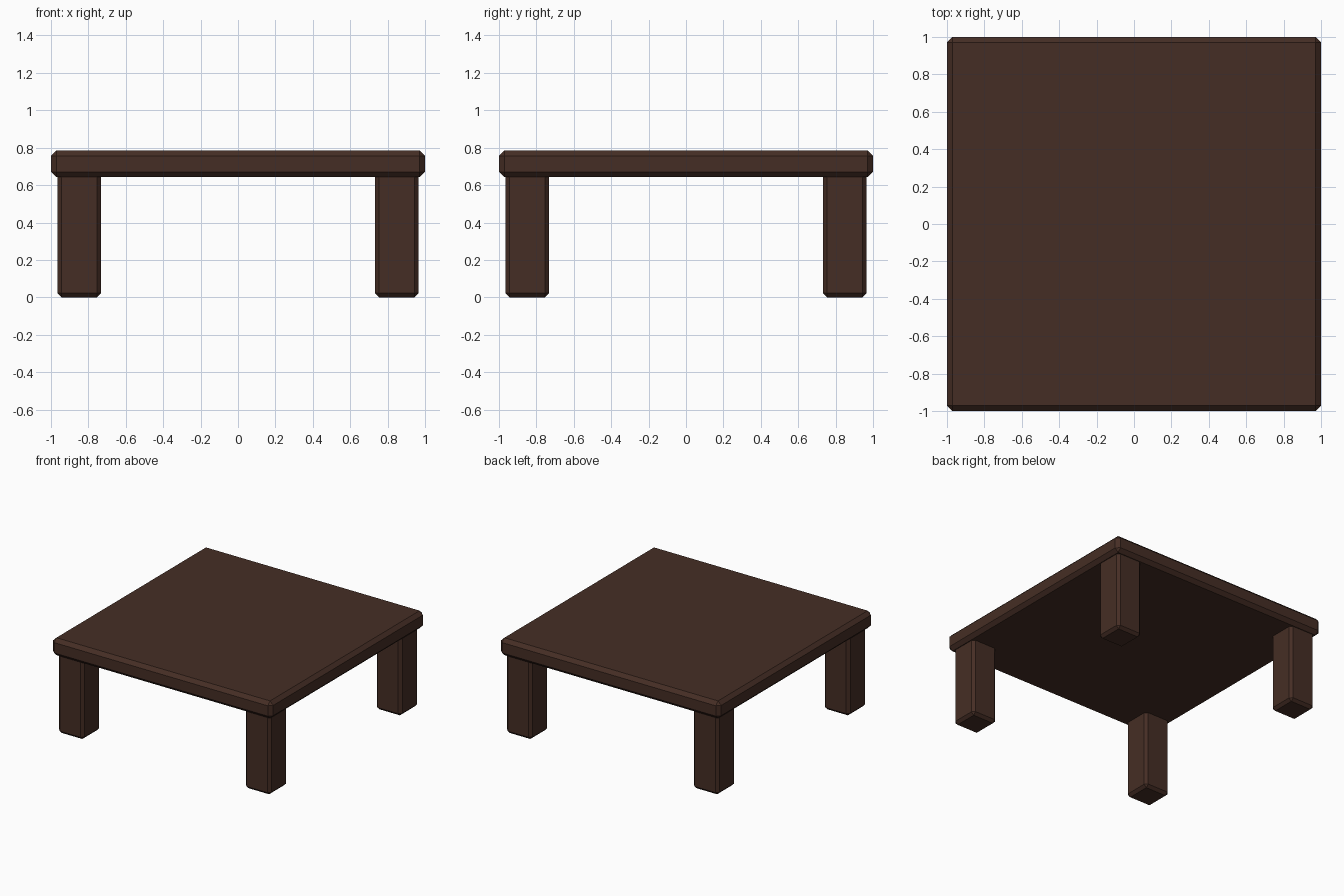
import bpy
import bmesh

if "Cube" in bpy.data.objects:
    bpy.data.objects.remove(bpy.data.objects["Cube"])

wood = bpy.data.materials.new("dark_wood")
wood.diffuse_color = (0.06, 0.027, 0.018, 1.0)
wood.use_nodes = True
wood.node_tree.nodes["Principled BSDF"].inputs["Base Color"].default_value = wood.diffuse_color


def bevelled_box(name, low, high, chamfer):
    """Flat-shaded box between two corners with single-segment chamfers."""
    bm = bmesh.new()
    bmesh.ops.create_cube(bm, size=1.0)
    for v in bm.verts:
        for i in range(3):
            v.co[i] = low[i] if v.co[i] < 0 else high[i]
    bmesh.ops.bevel(bm, geom=bm.edges[:], offset=chamfer, segments=1,
                    affect='EDGES', clamp_overlap=True)
    mesh = bpy.data.meshes.new(name)
    bm.to_mesh(mesh)
    bm.free()
    mesh.materials.append(wood)
    obj = bpy.data.objects.new(name, mesh)
    bpy.context.collection.objects.link(obj)
    return obj


# Square table top
bevelled_box("table_top", (-1, -1, 0.642), (1, 1, 0.785), 0.029)

# Four square legs near the corners, seated slightly into the top
half, centre = 0.116, 0.849
for y_name, sy in (("front", -1), ("back", 1)):
    for x_name, sx in (("left", -1), ("right", 1)):
        x, y = sx * centre, sy * centre
        bevelled_box(f"{y_name}_{x_name}_leg",
                     (x - half, y - half, 0.0),
                     (x + half, y + half, 0.665), 0.022)
